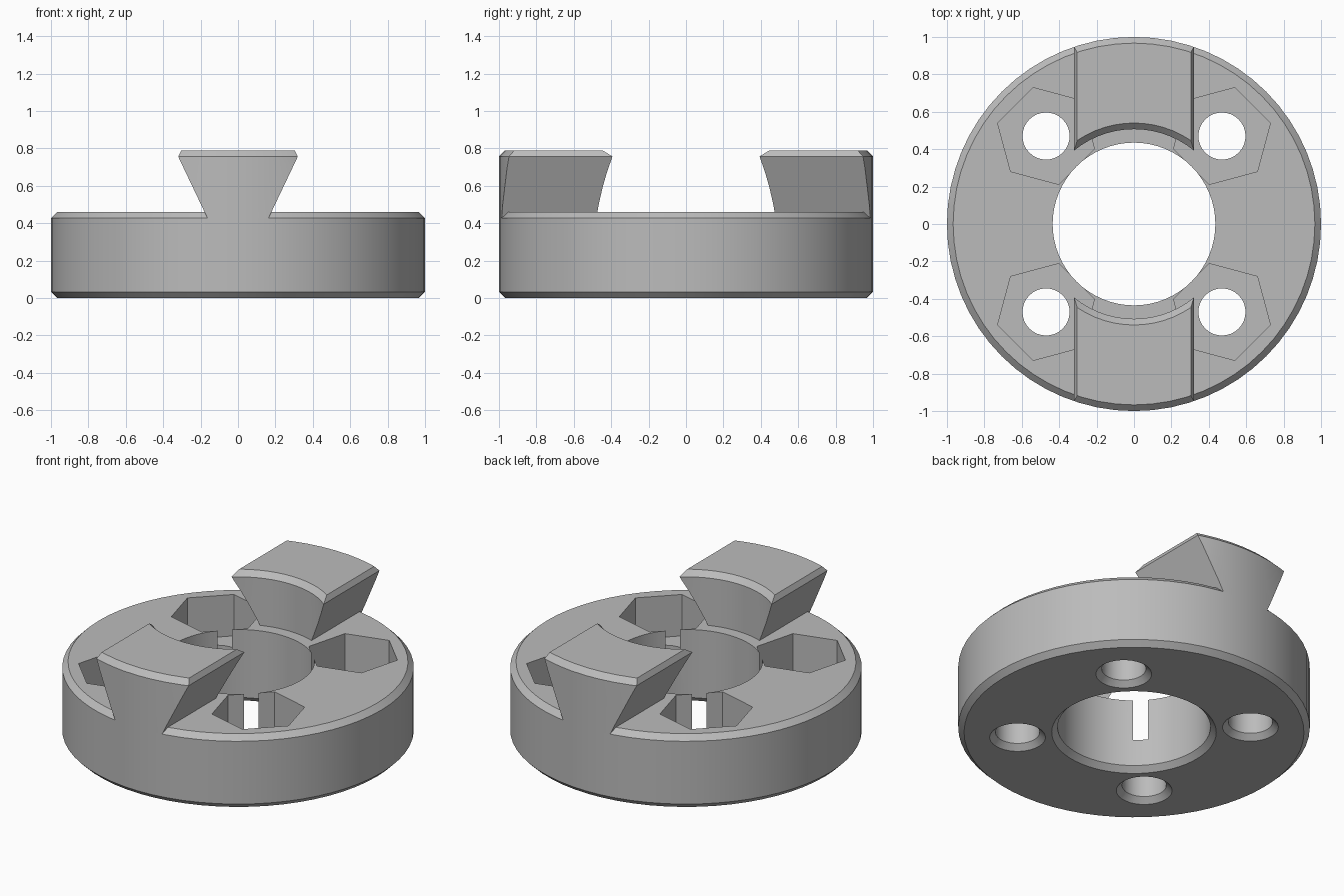
import bpy, bmesh
from math import sin, cos, radians, tau

cube = bpy.data.objects.get("Cube")
if cube:
    bpy.data.objects.remove(cube, do_unlink=True)

SEGMENTS = 64
BEVEL = 0.033
TOP, JAW_TOP = 0.46, 0.79

metal = bpy.data.materials.new("grey metal")
metal.use_nodes = True
grey = (0.5, 0.5, 0.5, 1)
metal.diffuse_color = grey
metal.node_tree.nodes["Principled BSDF"].inputs["Base Color"].default_value = grey


def finish(name, bm):
    bmesh.ops.remove_doubles(bm, verts=bm.verts, dist=0.00001)
    bmesh.ops.recalc_face_normals(bm, faces=bm.faces)
    mesh = bpy.data.meshes.new(name)
    bm.to_mesh(mesh)
    bm.free()
    mesh.materials.append(metal)
    obj = bpy.data.objects.new(name, mesh)
    bpy.context.collection.objects.link(obj)
    return obj


def lathe(name, profile, sides=SEGMENTS, centre=(0, 0), phase=0):
    """Turn a closed (radius, height) profile around a vertical axis."""
    bm = bmesh.new()
    rings = []
    for i in range(sides):
        a = phase + tau * i / sides
        rings.append([bm.verts.new((centre[0] + r * cos(a), centre[1] + r * sin(a), z))
                      for r, z in profile])
    for i in range(sides):
        a, b = rings[i], rings[(i + 1) % sides]
        for j in range(len(profile)):
            k = (j + 1) % len(profile)
            corners = [a[j], b[j], b[k], a[k]]
            # points on the axis make triangles, or no face at all
            if profile[j][0] == 0:
                corners.remove(b[j])
            if profile[k][0] == 0:
                corners.remove(b[k])
            if len(corners) > 2:
                bm.faces.new(corners)
    return finish(name, bm)


def prism(name, outline, y0, y1):
    """Extrude an (x, z) outline along y."""
    bm = bmesh.new()
    face = bm.faces.new([bm.verts.new((x, y0, z)) for x, z in outline])
    ext = bmesh.ops.extrude_face_region(bm, geom=[face])["geom"]
    moved = [v for v in ext if isinstance(v, bmesh.types.BMVert)]
    bmesh.ops.translate(bm, verts=moved, vec=(0, y1 - y0, 0))
    return finish(name, bm)


def boolean(obj, cutter, operation):
    mod = obj.modifiers.new("cut", "BOOLEAN")
    mod.operation, mod.solver, mod.object = operation, "EXACT", cutter
    select(obj)
    bpy.ops.object.modifier_apply(modifier=mod.name)
    bpy.data.objects.remove(cutter, do_unlink=True)


def select(obj):
    bpy.ops.object.select_all(action="DESELECT")
    obj.select_set(True)
    bpy.context.view_layer.objects.active = obj


# Ring-shaped hub with bevelled rims
BORE = 0.435
hub = lathe("hub_ring", [
    (BORE + BEVEL, 0), (1 - BEVEL, 0), (1, BEVEL), (1, TOP - BEVEL),
    (1 - BEVEL, TOP), (BORE, TOP), (BORE, BEVEL)])

# Four hexagonal nut pockets, each above a countersunk bolt hole
for quarter in range(4):
    angle = radians(45 + 90 * quarter)
    spot = (0.665 * cos(angle), 0.665 * sin(angle))
    pocket = lathe("pocket_cutter", [(0, 0.2), (0.268, 0.2), (0.268, 0.6), (0, 0.6)],
                   6, spot, angle + radians(90))
    boolean(hub, pocket, "DIFFERENCE")
    hole = lathe("hole_cutter", [
        (0, -0.01), (0.126 + BEVEL + 0.01, -0.01), (0.126, BEVEL),
        (0.126, 0.3), (0, 0.3)], 32, spot)
    boolean(hub, hole, "DIFFERENCE")

# Two dovetail jaws: a curved band trimmed to a flared outline
BASE = TOP - BEVEL
half = [(0.163, BASE), (0.32, JAW_TOP - BEVEL), (0.303, JAW_TOP + 0.001)]
outline = half + [(-x, z) for x, z in reversed(half)]
INNER = 0.507
parts = [hub]
for name, side in (("front_jaw", -1), ("back_jaw", 1)):
    jaw = lathe(name, [
        (INNER, BASE - 0.02), (1, BASE - 0.02), (1, JAW_TOP - BEVEL),
        (1 - BEVEL, JAW_TOP), (INNER + BEVEL, JAW_TOP), (INNER, JAW_TOP - BEVEL)])
    boolean(jaw, prism("jaw_trim", outline, 0.2 * side, 1.2 * side), "INTERSECT")
    parts.append(jaw)

# Smooth the round walls and keep the edges crisp
for obj in parts:
    select(obj)
    bpy.ops.object.shade_smooth_by_angle(angle=radians(25))
